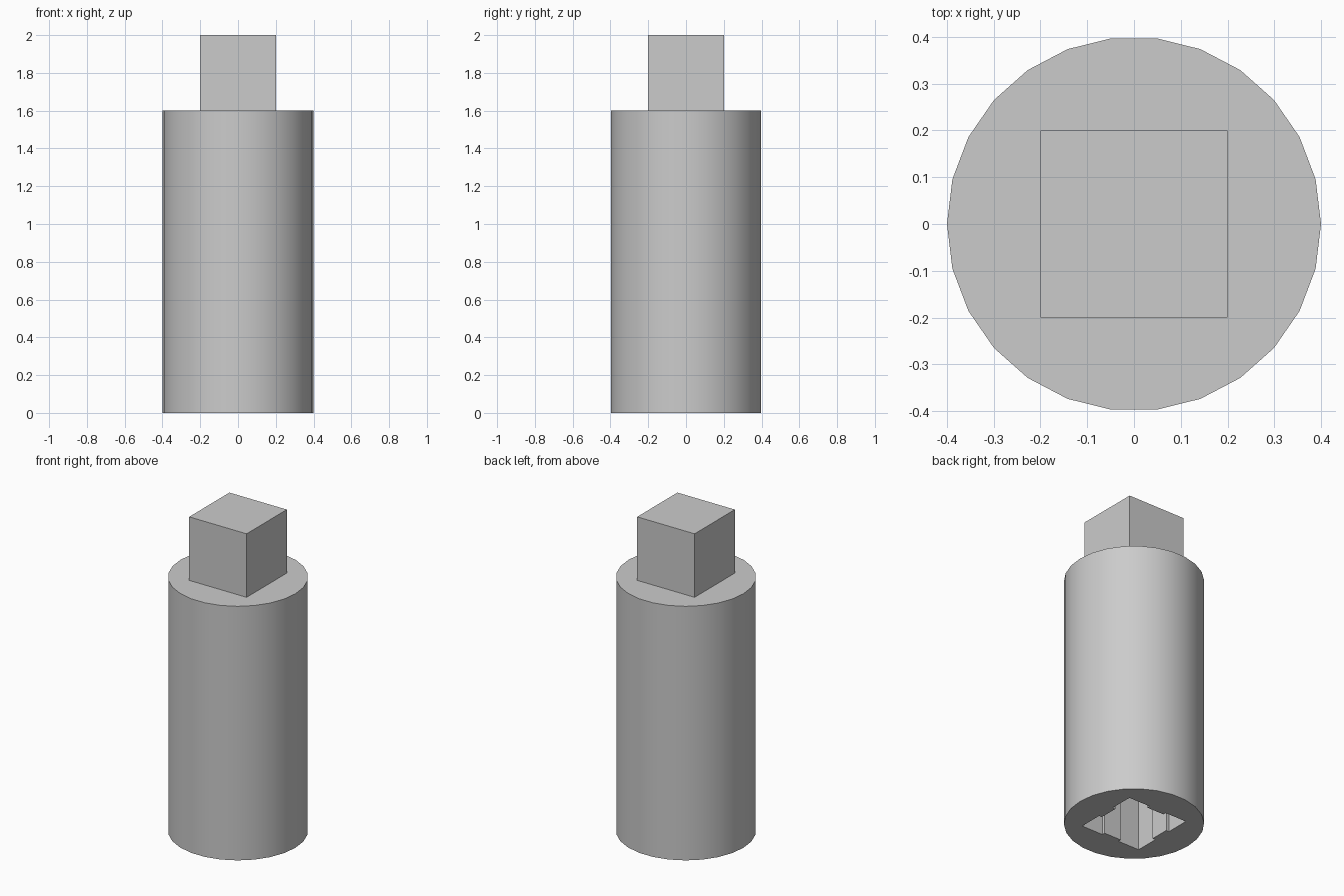
import bpy, bmesh, math

BODY_R, BODY_H, SIDES = 0.4, 1.6, 26
DRIVE_HALF, TOP = 0.2, 2.0
SOCKET_HALF, RIB_FACE, RIB_HALF, SOCKET_DEPTH = 0.21, 0.19, 0.06, 0.42

cube = bpy.data.objects.get("Cube")
if cube:
    bpy.data.objects.remove(cube, do_unlink=True)

# Single grey metal colour
grey = bpy.data.materials.new("plain_grey")
grey.use_nodes = True
colour = (0.6, 0.6, 0.6, 1)
grey.diffuse_color = colour
grey.node_tree.nodes["Principled BSDF"].inputs["Base Color"].default_value = colour


def finish(bm, name):
    bmesh.ops.recalc_face_normals(bm, faces=bm.faces)
    mesh = bpy.data.meshes.new(name)
    bm.to_mesh(mesh)
    bm.free()
    mesh.materials.append(grey)
    obj = bpy.data.objects.new(name, mesh)
    bpy.context.collection.objects.link(obj)
    return obj


def tube(bm, points, z0, z1):
    """Walls between two heights, capped at z1; returns the open rim edges."""
    low = [bm.verts.new((x, y, z0)) for x, y in points]
    high = [bm.verts.new((x, y, z1)) for x, y in points]
    n = len(points)
    for i in range(n):
        j = (i + 1) % n
        bm.faces.new((low[i], low[j], high[j], high[i]))
    bm.faces.new(high)
    return [bm.edges.get((low[i], low[(i + 1) % n])) for i in range(n)]


# Round outline of the body
circle = []
for i in range(SIDES):
    a = 2 * math.pi * i / SIDES
    circle.append((BODY_R * math.cos(a), BODY_R * math.sin(a)))

# Square socket outline with a shallow rib on each wall
side = [(SOCKET_HALF, -SOCKET_HALF), (SOCKET_HALF, -RIB_HALF),
        (RIB_FACE, -RIB_HALF), (RIB_FACE, RIB_HALF), (SOCKET_HALF, RIB_HALF)]
socket = []
for _ in range(4):
    socket += side
    side = [(-y, x) for x, y in side]

# Body with the socket sunk into its underside
bm = bmesh.new()
rims = tube(bm, circle, 0, BODY_H) + tube(bm, socket, 0, SOCKET_DEPTH)
bmesh.ops.triangle_fill(bm, use_beauty=True, use_dissolve=False, edges=rims)
body = finish(bm, "socket_body")
bpy.ops.object.select_all(action="DESELECT")
body.select_set(True)
bpy.context.view_layer.objects.active = body
bpy.ops.object.shade_smooth_by_angle(angle=math.radians(30))

# Square drive on top
bm = bmesh.new()
bmesh.ops.create_cube(bm, size=1)
bmesh.ops.scale(bm, vec=(2 * DRIVE_HALF, 2 * DRIVE_HALF, TOP - BODY_H), verts=bm.verts)
bmesh.ops.translate(bm, vec=(0, 0, (TOP + BODY_H) / 2), verts=bm.verts)
finish(bm, "square_drive")
